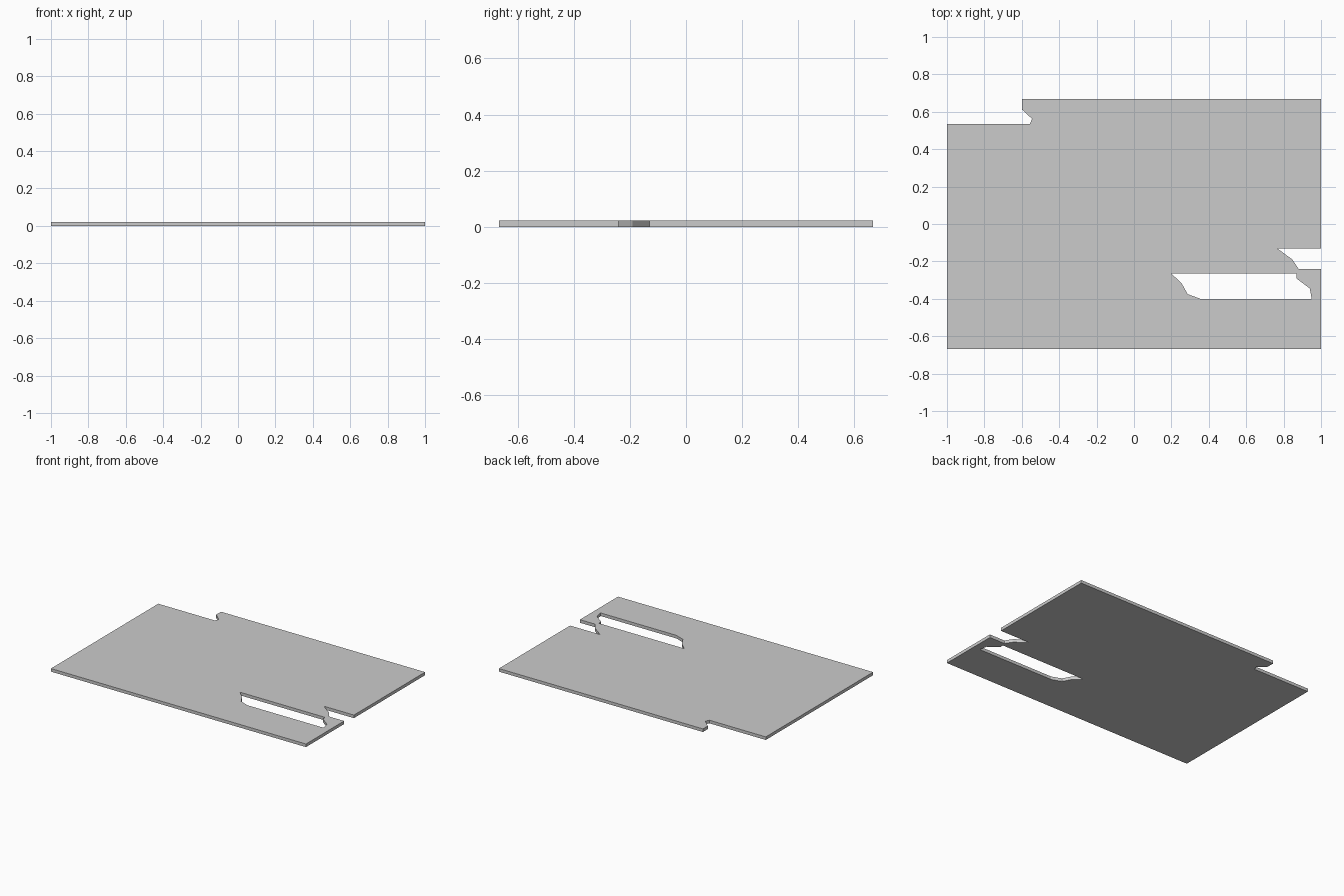
import bpy
import bmesh

if "Cube" in bpy.data.objects:
    bpy.data.objects.remove(bpy.data.objects["Cube"])

THICKNESS = 0.022

# Plate outline with the right-edge slot and back-left step
outline = [(-1, -0.667), (1, -0.667),
           (1, -0.24), (0.88, -0.24), (0.847, -0.19), (0.765, -0.13), (1, -0.13),
           (1, 0.667), (-0.6, 0.667), (-0.6, 0.613), (-0.545, 0.562),
           (-0.557, 0.535), (-1, 0.535)]

# Long window through the plate
window = [(0.2, -0.265), (0.255, -0.318), (0.287, -0.375), (0.355, -0.4),
          (0.95, -0.4), (0.94, -0.345), (0.87, -0.292), (0.87, -0.265)]


def add_loop(bm, points):
    verts = [bm.verts.new((x, y, 0)) for x, y in points]
    return [bm.edges.new((v, verts[(i + 1) % len(verts)])) for i, v in enumerate(verts)]


# Fill the outline around the window, then extrude to a slab
bm = bmesh.new()
edges = add_loop(bm, outline) + add_loop(bm, window)
bmesh.ops.triangle_fill(bm, edges=edges, use_beauty=True, use_dissolve=False)
top = bmesh.ops.extrude_face_region(bm, geom=bm.faces[:], use_keep_orig=True)
bmesh.ops.translate(bm, vec=(0, 0, THICKNESS),
                    verts=[g for g in top["geom"] if isinstance(g, bmesh.types.BMVert)])
bmesh.ops.recalc_face_normals(bm, faces=bm.faces[:])

mesh = bpy.data.meshes.new("slotted_plate")
bm.to_mesh(mesh)
bm.free()
plate = bpy.data.objects.new("slotted_plate", mesh)
bpy.context.collection.objects.link(plate)
